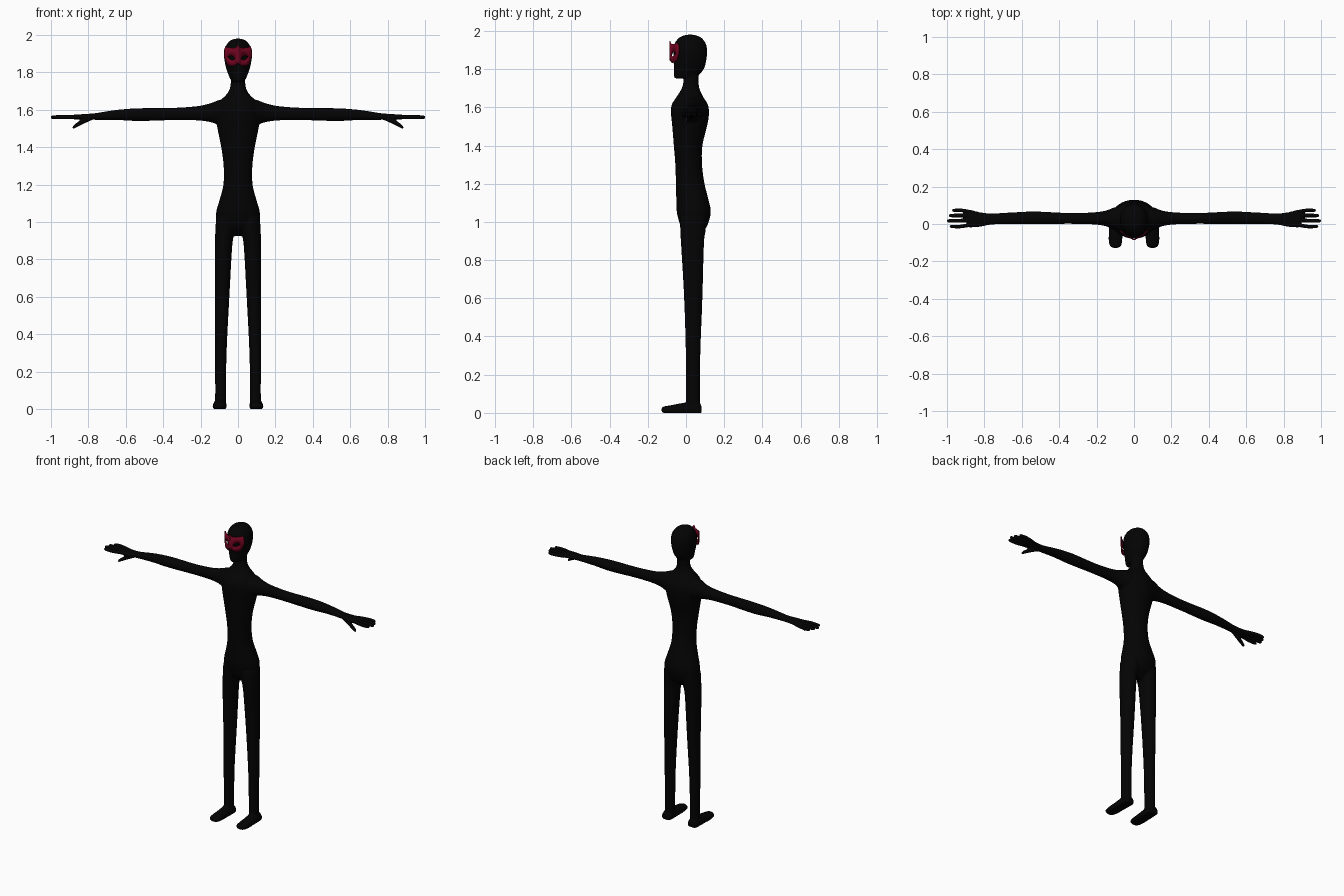
import bpy, bmesh, math
from mathutils import Vector


def material(name, color):
    m = bpy.data.materials.new(name)
    m.diffuse_color = (*color, 1)
    return m


black = material("suit_black", (0.001, 0.001, 0.001))
red = material("mask_red", (0.16, 0.001, 0.014))


def smooth_rows(rows, steps=4):
    """Catmull-Rom interpolation through the cross-sections."""
    vs = [Vector(r) for r in rows]
    out = []
    for i in range(len(vs) - 1):
        p0, p1, p2, p3 = vs[max(i - 1, 0)], vs[i], vs[i + 1], vs[min(i + 2, len(vs) - 1)]
        for k in range(steps):
            t = k / steps
            out.append(0.5 * (2 * p1 + (p2 - p0) * t + (2 * p0 - 5 * p1 + 4 * p2 - p3) * t * t
                              + (3 * p1 - p0 - 3 * p2 + p3) * t ** 3))
    return out + [vs[-1]]


def loft(bm, axis, rows, side=1, n=24):
    """Rows are (position, centre a, centre b, radius a, radius b) along an axis."""
    rings = []
    for t, a, b, ra, rb in smooth_rows(rows):
        ring = []
        for k in range(n):
            ang = 2 * math.pi * k / n
            u = a + max(ra, 0.001) * math.cos(ang)
            v = b + max(rb, 0.001) * math.sin(ang)
            x, y, z = {"x": (t, u, v), "y": (u, t, v), "z": (u, v, t)}[axis]
            ring.append(bm.verts.new((x * side, y, max(z, 0))))
        rings.append(ring)
    faces = [bm.faces.new(rings[0]), bm.faces.new(rings[-1])]
    for r, s in zip(rings, rings[1:]):
        for k in range(n):
            j = (k + 1) % n
            faces.append(bm.faces.new((r[k], r[j], s[j], s[k])))
    bmesh.ops.recalc_face_normals(bm, faces=faces)


def finish(name, bm, mat):
    me = bpy.data.meshes.new(name)
    bm.to_mesh(me)
    bm.free()
    ob = bpy.data.objects.new(name, me)
    bpy.context.collection.objects.link(ob)
    me.materials.append(mat)
    for p in me.polygons:
        p.use_smooth = True
    return ob


bm = bmesh.new()

# torso and neck
loft(bm, "z", [
    (0.925, 0, 0.038, 0.050, 0.020), (0.95, 0, 0.040, 0.085, 0.045),
    (0.98, 0, 0.041, 0.110, 0.070),
    (1.05, 0, 0.041, 0.117, 0.089), (1.12, 0, 0.033, 0.098, 0.084),
    (1.20, 0, 0.022, 0.078, 0.075), (1.30, 0, 0.014, 0.077, 0.070),
    (1.40, 0, 0.011, 0.090, 0.075), (1.50, 0, 0.019, 0.110, 0.091),
    (1.56, 0, 0.021, 0.118, 0.099), (1.61, 0, 0.020, 0.112, 0.096),
    (1.65, 0, 0.020, 0.092, 0.073), (1.69, 0, 0.023, 0.055, 0.050),
    (1.73, 0, 0.026, 0.040, 0.040), (1.80, 0, 0.028, 0.038, 0.040)], n=32)

# head
loft(bm, "z", [
    (1.752, 0, -0.010, 0.032, 0.050), (1.765, 0, 0.000, 0.042, 0.063),
    (1.80, 0, 0.015, 0.056, 0.078), (1.84, 0, 0.020, 0.068, 0.085),
    (1.89, 0, 0.022, 0.075, 0.089), (1.93, 0, 0.022, 0.070, 0.083),
    (1.96, 0, 0.022, 0.052, 0.063), (1.975, 0, 0.022, 0.030, 0.037),
    (1.981, 0, 0.022, 0.004, 0.005)], n=32)

for side in (1, -1):
    # leg
    loft(bm, "z", [
        (0.012, 0.095, 0.038, 0.030, 0.037), (0.08, 0.093, 0.037, 0.029, 0.037),
        (0.30, 0.092, 0.037, 0.031, 0.038), (0.60, 0.085, 0.038, 0.039, 0.048),
        (0.88, 0.077, 0.034, 0.047, 0.060), (0.95, 0.068, 0.036, 0.053, 0.066),
        (1.02, 0.062, 0.038, 0.056, 0.070)], side)
    # foot, flattened at the sole
    loft(bm, "y", [
        (0.082, 0.096, 0.012, 0.020, 0.018), (0.070, 0.096, 0.016, 0.033, 0.035),
        (0.020, 0.097, 0.018, 0.036, 0.038), (-0.03, 0.098, 0.015, 0.035, 0.035),
        (-0.08, 0.099, 0.015, 0.037, 0.025), (-0.115, 0.099, 0.016, 0.031, 0.018),
        (-0.128, 0.099, 0.017, 0.014, 0.009)], side)
    # arm and palm
    loft(bm, "x", [
        (0.02, 0.025, 1.588, 0.075, 0.078), (0.10, 0.028, 1.586, 0.062, 0.066),
        (0.15, 0.030, 1.584, 0.042, 0.050), (0.22, 0.030, 1.581, 0.032, 0.038),
        (0.35, 0.030, 1.577, 0.029, 0.033), (0.53, 0.033, 1.574, 0.034, 0.034),
        (0.65, 0.031, 1.572, 0.031, 0.027), (0.76, 0.027, 1.564, 0.030, 0.018),
        (0.82, 0.024, 1.562, 0.039, 0.015), (0.87, 0.028, 1.561, 0.047, 0.013),
        (0.89, 0.030, 1.561, 0.045, 0.010)], side)
    # fingers
    for y, tip in ((0.073, 0.972), (0.045, 0.99), (0.017, 1.0), (-0.013, 0.985)):
        loft(bm, "x", [
            (0.86, 0.03 + (y - 0.03) * 0.75, 1.561, 0.010, 0.011), (0.92, y, 1.561, 0.010, 0.012),
            (tip - 0.012, y, 1.560, 0.0095, 0.011), (tip + 0.001, y, 1.560, 0.006, 0.006)], side, 12)
    # thumb
    loft(bm, "x", [
        (0.77, 0.015, 1.560, 0.014, 0.011), (0.82, 0.002, 1.543, 0.014, 0.016),
        (0.86, -0.006, 1.520, 0.012, 0.013), (0.878, -0.009, 1.508, 0.010, 0.010),
        (0.885, -0.010, 1.503, 0.005, 0.005)], side, 12)

# fuse the parts into one smooth skin
body = finish("body", bm, black)
fuse = body.modifiers.new("fuse", "REMESH")
fuse.mode = "VOXEL"
fuse.voxel_size = 0.0046
fuse.use_smooth_shade = True
relax = body.modifiers.new("relax", "SMOOTH")
relax.factor = 0.5
relax.iterations = 5


# eye mask: gently curved plate with almond eye openings
def lerp_table(table, x):
    for (x0, a), (x1, b) in zip(table, table[1:]):
        if x <= x1:
            return a + (b - a) * (x - x0) / (x1 - x0)
    return table[-1][1]


TOP = [(0, 1.947), (0.010, 1.932), (0.03, 1.930), (0.055, 1.934), (0.066, 1.938), (0.072, 1.920)]
LOW = [(0, 1.850), (0.010, 1.842), (0.022, 1.833), (0.045, 1.834), (0.060, 1.846), (0.072, 1.885)]
HALF, EYE_X, EYE_R, N = 0.072, 0.034, 0.020, 52
bm = bmesh.new()
cols = []
for i in range(N + 1):
    x = HALF * (2 * i / N - 1)
    ax = abs(x)
    e = max(0, 1 - ((ax - EYE_X) / EYE_R) ** 2)
    mid = 1.877 + (ax - EYE_X) * 0.25
    y = -0.076 + 0.040 * (x / HALF) ** 2 - 0.008 * math.exp(-(x / 0.012) ** 2)
    zs = (lerp_table(LOW, ax), mid - 0.010 * e - 0.0005, mid + 0.011 * e + 0.0005, lerp_table(TOP, ax))
    cols.append([bm.verts.new((x, y, z)) for z in zs])
for i, (a, b) in enumerate(zip(cols, cols[1:])):
    ax = abs(HALF * (2 * (i + 0.5) / N - 1))
    for r in range(3):
        if r != 1 or abs(ax - EYE_X) > EYE_R:
            bm.faces.new((a[r], b[r], b[r + 1], a[r + 1]))
mask = finish("eye_mask", bm, red)
thick = mask.modifiers.new("thickness", "SOLIDIFY")
thick.thickness = 0.006
thick.offset = 0
